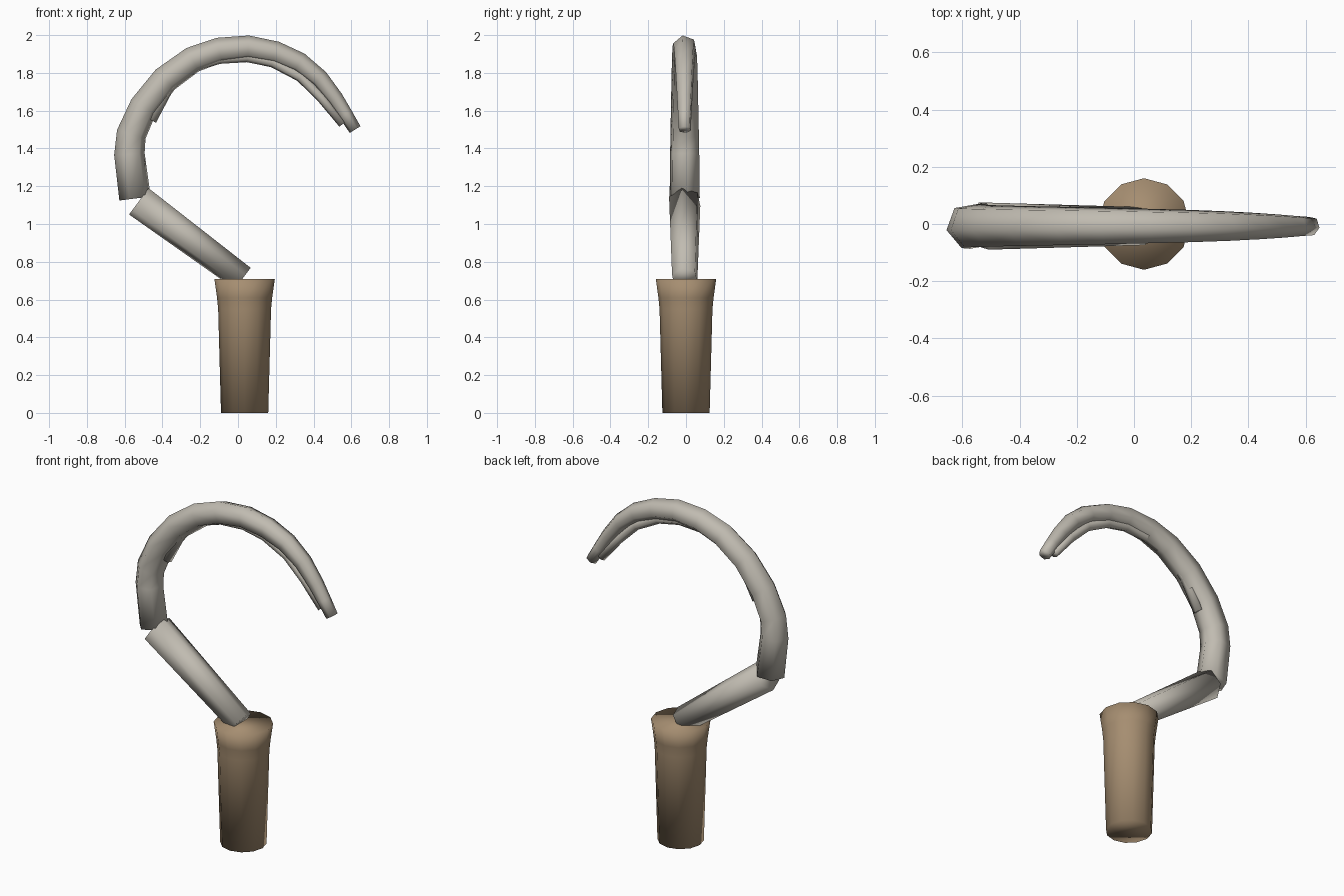
import bpy, bmesh, math
from mathutils import Vector

old = bpy.data.objects.get("Cube")
if old:
    bpy.data.objects.remove(old, do_unlink=True)


def material(name, rgb):
    m = bpy.data.materials.new(name)
    m.use_nodes = True
    m.diffuse_color = (*rgb, 1)
    bsdf = next(n for n in m.node_tree.nodes if n.type == "BSDF_PRINCIPLED")
    bsdf.inputs["Base Color"].default_value = (*rgb, 1)
    return m


def loft(name, rings, mat):
    """Skin a list of rings of points, cap both ends and shade smooth."""
    bm = bmesh.new()
    loops = [[bm.verts.new(p) for p in ring] for ring in rings]
    n = len(loops[0])
    for a, b in zip(loops, loops[1:]):
        for i in range(n):
            j = (i + 1) % n
            bm.faces.new((a[i], a[j], b[j], b[i]))
    bm.faces.new(loops[0])
    bm.faces.new(loops[-1])
    bmesh.ops.recalc_face_normals(bm, faces=bm.faces)
    for f in bm.faces:
        f.smooth = True
    me = bpy.data.meshes.new(name)
    bm.to_mesh(me)
    bm.free()
    me.materials.append(mat)
    ob = bpy.data.objects.new(name, me)
    bpy.context.collection.objects.link(ob)
    return ob


def tube(name, path, mat, sides=6, y=-0.007, twist=10):
    """Six-sided tube along (x, z, radius) points in the XZ plane."""
    pts = [Vector((x, y, z)) for x, z, r in path]
    rings = []
    for i, (p, (_, _, r)) in enumerate(zip(pts, path)):
        t = (pts[min(i + 1, len(pts) - 1)] - pts[max(i - 1, 0)]).normalized()
        out, side = Vector((-t.z, 0, t.x)), Vector((0, 1, 0))
        angles = [math.radians(90 + twist) + math.tau * k / sides for k in range(sides)]
        rings.append([p + r * (math.sin(a) * out + math.cos(a) * side) for a in angles])
    return loft(name, rings, mat)


metal = material("pale grey metal", (0.53, 0.5, 0.44))
wood = material("brown wood", (0.38, 0.27, 0.165))

# Flared handle
profile = [(0, 0.125), (0.55, 0.14), (0.61, 0.146), (0.71, 0.16)]
loft("handle", [[(0.035 + r * math.cos(math.tau * k / 12), r * math.sin(math.tau * k / 12), z)
                 for k in range(12)] for z, r in profile], wood)

# Slanted shank
tube("shank", [(-0.525, 1.12, 0.088), (0.025, 0.712, 0.071)], metal)

# Curved hook
tube("hook", [(-0.545, 1.135, 0.085), (-0.575, 1.37, 0.082), (-0.565, 1.475, 0.08),
              (-0.5, 1.62, 0.077), (-0.385, 1.765, 0.074), (-0.24, 1.87, 0.071),
              (-0.1, 1.92, 0.068), (0.055, 1.935, 0.064), (0.2, 1.908, 0.06),
              (0.325, 1.855, 0.055), (0.432, 1.77, 0.049), (0.515, 1.665, 0.043),
              (0.57, 1.58, 0.038), (0.62, 1.5, 0.034)], metal)

# Thin rib along the inside of the hook
tube("inner_rib", [(-0.46, 1.55, 0.03), (-0.37, 1.72, 0.03), (-0.25, 1.83, 0.03),
                   (-0.1, 1.878, 0.031), (0.05, 1.887, 0.031), (0.185, 1.858, 0.03),
                   (0.33, 1.78, 0.028), (0.44, 1.67, 0.026), (0.555, 1.53, 0.024)], metal)
